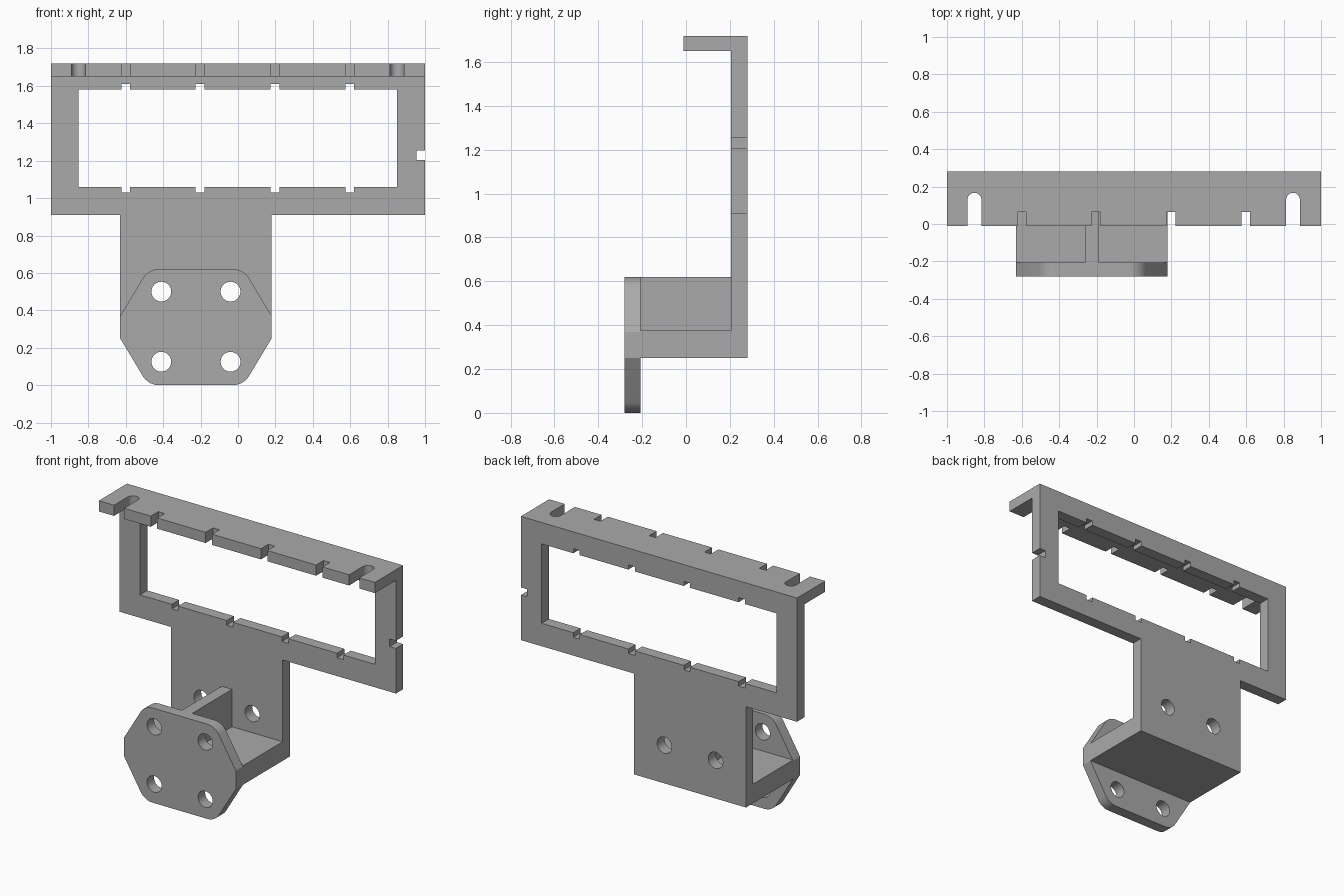
import bpy
import bmesh
import math
from mathutils import Vector

old = bpy.data.objects.get("Cube")
if old:
    bpy.data.objects.remove(old, do_unlink=True)

# Single grey material
GREY = (0.4, 0.4, 0.4, 1.0)
mat = bpy.data.materials.new("plain grey")
mat.use_nodes = True
mat.diffuse_color = GREY
mat.node_tree.nodes["Principled BSDF"].inputs["Base Color"].default_value = GREY


def arc(cx, cy, r, start, end, steps):
    angles = [math.radians(start + (end - start) * i / steps) for i in range(steps + 1)]
    return [(cx + r * math.cos(a), cy + r * math.sin(a)) for a in angles]


def circle(cx, cy, r):
    return arc(cx, cy, r, 0, 360, 32)[:-1]


def rect(x0, x1, y0, y1):
    return [(x0, y0), (x1, y0), (x1, y1), (x0, y1)]


def notch(x, edge, bottom, half=0.023):
    return [(x - half, edge), (x - half, bottom), (x + half, bottom), (x + half, edge)]


def fillet(prev, corner, nxt, r, steps=8):
    """Points of a rounded corner."""
    c = Vector(corner)
    a, b = (Vector(prev) - c).normalized(), (Vector(nxt) - c).normalized()
    half = a.angle(b) / 2
    centre = c + (a + b).normalized() * r / math.sin(half)
    p, q = c + a * r / math.tan(half) - centre, c + b * r / math.tan(half) - centre
    return [tuple(centre + p.lerp(q, i / steps).normalized() * r) for i in range(steps + 1)]


def plate(name, loops, low, high, upright=True):
    """Extrude outlines (first outer, rest holes) along y if upright, else z."""
    curve = bpy.data.curves.new(name, "CURVE")
    curve.dimensions = "2D"
    curve.fill_mode = "BOTH"
    curve.extrude = (high - low) / 2
    for pts in loops:
        spline = curve.splines.new("POLY")
        spline.points.add(len(pts) - 1)
        for point, (u, v) in zip(spline.points, pts):
            point.co = (u, v, 0, 1)
        spline.use_cyclic_u = True
    obj = bpy.data.objects.new(name, curve)
    bpy.context.collection.objects.link(obj)
    mid = (low + high) / 2
    obj.location = (0, mid, 0) if upright else (0, 0, mid)
    if upright:
        obj.rotation_euler.x = math.pi / 2
    bpy.ops.object.select_all(action="DESELECT")
    obj.select_set(True)
    bpy.context.view_layer.objects.active = obj
    bpy.ops.object.convert(target="MESH")
    obj = bpy.context.object
    bm = bmesh.new()
    bm.from_mesh(obj.data)
    bmesh.ops.remove_doubles(bm, verts=bm.verts, dist=0.0001)
    bmesh.ops.recalc_face_normals(bm, faces=bm.faces)
    bm.to_mesh(obj.data)
    bm.free()
    obj.data.materials.clear()
    obj.data.materials.append(mat)
    bpy.ops.object.shade_smooth_by_angle(angle=math.radians(30))
    return obj


LEFT, RIGHT, MID = -0.63, 0.18, -0.225
NOTCHES = [-0.6, -0.203, 0.198, 0.597]
HOLES_X = [MID - 0.185, MID + 0.185]

# Back plate: wide window frame with a narrower leg, side notch and two holes
outline = [(LEFT, 0.25), (RIGHT, 0.25), (RIGHT, 0.91), (1, 0.91)]
outline += [(1, 1.205), (0.955, 1.205), (0.955, 1.255), (1, 1.255)]
outline += [(1, 1.65), (-1, 1.65), (-1, 0.91), (LEFT, 0.91)]
window = [(-0.853, 1.06)]
for x in NOTCHES:
    window += notch(x, 1.06, 1.03)
window += [(0.85, 1.06), (0.85, 1.58)]
for x in reversed(NOTCHES):
    window += reversed(notch(x, 1.58, 1.61))
window.append((-0.853, 1.58))
plate("back_frame", [outline, window] + [circle(x, 0.5, 0.053) for x in HOLES_X], 0.205, 0.28)


# Top flange: round-ended slots near the ends and square notches between
def slot(x, r=0.037):
    return [(x - r, -0.012)] + arc(x, 0.13, r, 180, 0, 12) + [(x + r, -0.012)]


edge = [(-1, -0.012)] + slot(-0.853)
for x in NOTCHES:
    edge += notch(x, -0.012, 0.065)
edge += slot(0.85) + [(1, -0.012), (1, 0.28), (-1, 0.28)]
plate("top_flange", [edge], 1.65, 1.72, upright=False)

# Front mounting plate: eight-sided, rounded at top and bottom, four holes
corners = [(LEFT, 0.25), (-0.48, 0), (0.03, 0), (RIGHT, 0.25),
           (RIGHT, 0.37), (0.03, 0.62), (-0.48, 0.62), (LEFT, 0.37)]
shape = []
for i, c in enumerate(corners):
    if c[0] in (LEFT, RIGHT):
        shape.append(c)
    else:
        shape += fillet(corners[i - 1], c, corners[(i + 1) % len(corners)], 0.1)
holes = [circle(x, z, 0.053) for x in HOLES_X for z in (0.125, 0.5)]
plate("front_mounting_plate", [shape] + holes, -0.28, -0.207)

# Shelf and centre rib joining the two plates
plate("shelf", [rect(LEFT, RIGHT, 0.25, 0.375)], -0.207, 0.205)
plate("centre_rib", [rect(-0.262, -0.187, 0.375, 0.62)], -0.207, 0.205)
